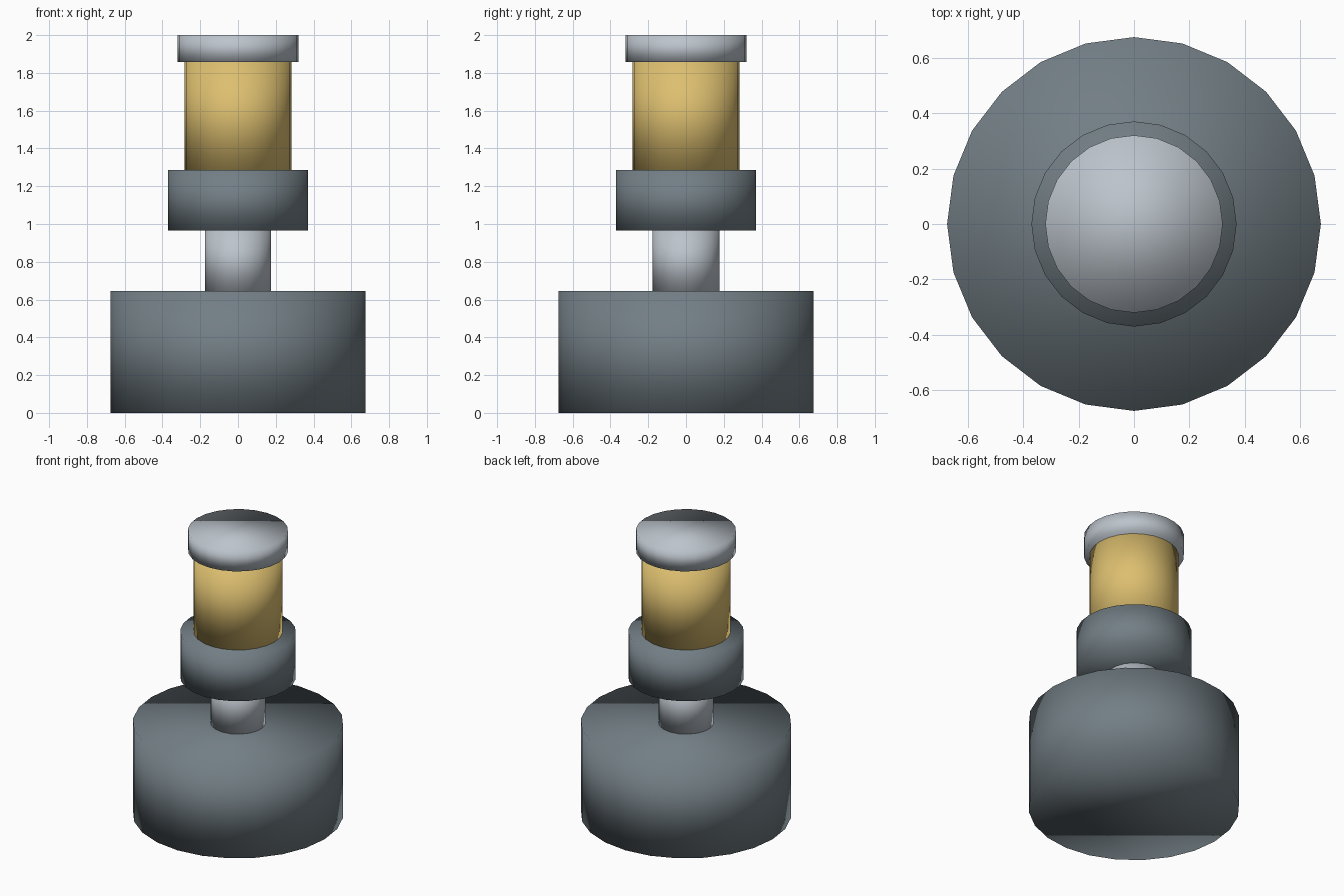
import bpy

cube = bpy.data.objects.get("Cube")
if cube:
    bpy.data.objects.remove(cube, do_unlink=True)


def material(name, colour):
    mat = bpy.data.materials.new(name)
    mat.use_nodes = True
    mat.diffuse_color = (*colour, 1)
    mat.node_tree.nodes["Principled BSDF"].inputs["Base Color"].default_value = (*colour, 1)
    return mat


def drum(name, radius, bottom, top, mat, sides=24):
    """Upright cylinder, smooth shaded across its rims."""
    bpy.ops.mesh.primitive_cylinder_add(
        vertices=sides, radius=radius, depth=top - bottom,
        location=(0, 0, (bottom + top) / 2))
    part = bpy.context.object
    part.name = name
    part.data.materials.append(mat)
    bpy.ops.object.shade_smooth()
    return part


slate = material("slate grey", (0.17, 0.21, 0.235))
steel = material("pale steel", (0.50, 0.55, 0.60))
brass = material("brass yellow", (0.72, 0.52, 0.16))

# Stacked parts from the floor up
drum("base", 0.674, 0, 0.644, slate)
drum("stem", 0.177, 0.644, 0.966, steel, sides=18)
drum("collar", 0.37, 0.966, 1.287, slate)
drum("barrel", 0.284, 1.287, 1.858, brass)
drum("top_cap", 0.32, 1.858, 2.0, steel)
